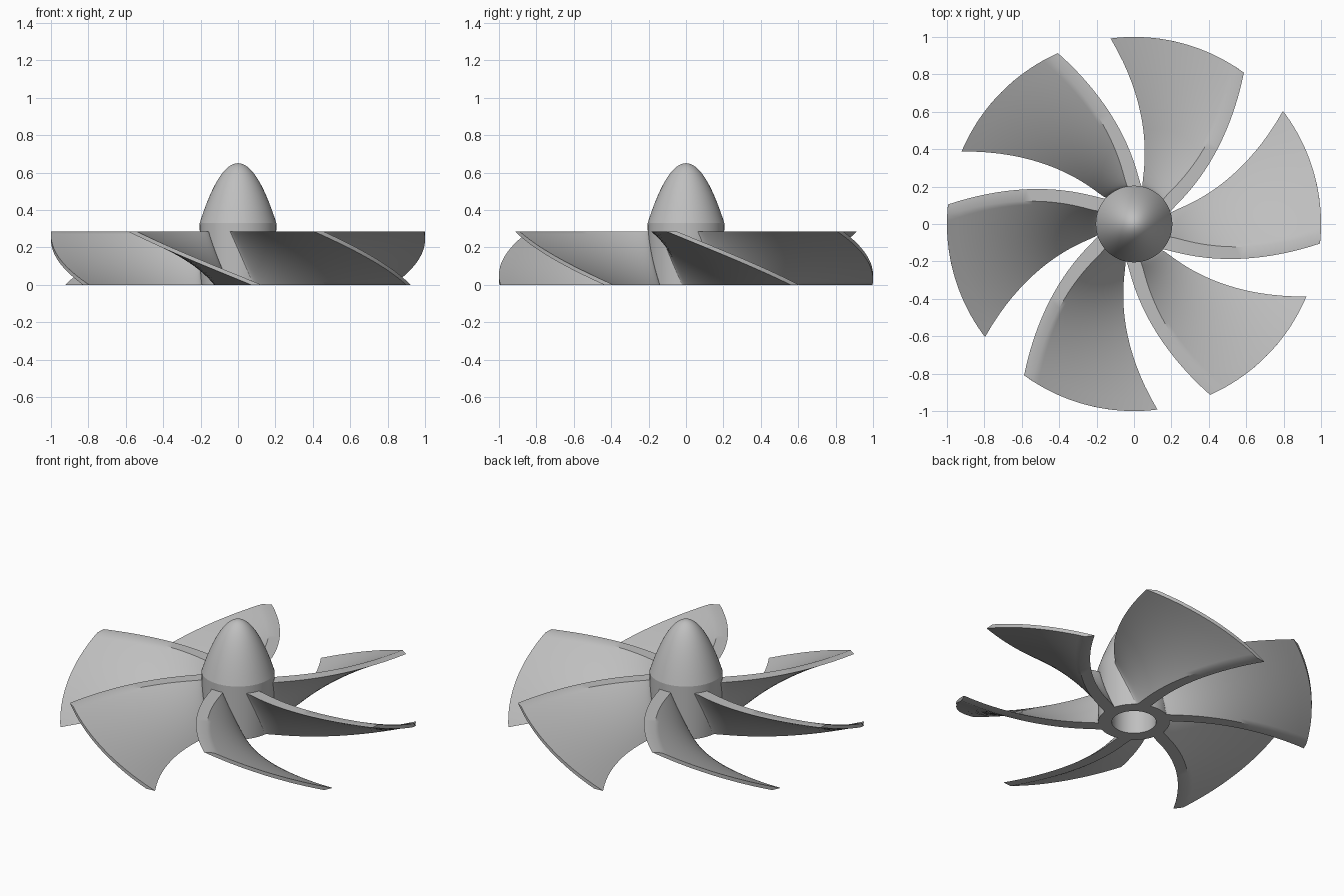
import bpy, bmesh
from math import cos, sin, radians, pi, sqrt

cube = bpy.data.objects.get("Cube")
if cube:
    bpy.data.objects.remove(cube, do_unlink=True)

COUNT = 6        # number of blades
HEIGHT = 0.285   # blade height
HUB_R, BORE_R = 0.205, 0.125
RIM_Z, TOP_Z = 0.33, 0.65

metal = bpy.data.materials.new("grey metal")
metal.use_nodes = True
metal.diffuse_color = (0.52, 0.52, 0.52, 1)
metal.node_tree.nodes["Principled BSDF"].inputs["Base Color"].default_value = (0.52, 0.52, 0.52, 1)


def finish(name, bm, angle):
    """Turn a bmesh into a smooth-shaded object."""
    bmesh.ops.remove_doubles(bm, verts=bm.verts, dist=1e-5)
    bmesh.ops.recalc_face_normals(bm, faces=bm.faces)
    mesh = bpy.data.meshes.new(name)
    bm.to_mesh(mesh)
    bm.free()
    mesh.materials.append(metal)
    obj = bpy.data.objects.new(name, mesh)
    bpy.context.collection.objects.link(obj)
    bpy.ops.object.select_all(action="DESELECT")
    obj.select_set(True)
    bpy.context.view_layer.objects.active = obj
    bpy.ops.object.shade_smooth_by_angle(angle=radians(angle))
    return obj


def lathe(name, profile, angle):
    """Spin a (radius, height) profile around z."""
    bm = bmesh.new()
    verts = [bm.verts.new((r, 0, z)) for r, z in profile]
    edges = [bm.edges.new(pair) for pair in zip(verts, verts[1:])]
    bmesh.ops.spin(bm, geom=verts + edges, cent=(0, 0, 0), axis=(0, 0, 1),
                   angle=2 * pi, steps=64)
    return finish(name, bm, angle)


# Hub with a bore open at the bottom
lathe("hub", [(0, HEIGHT), (BORE_R, HEIGHT), (BORE_R, 0), (HUB_R - 0.004, 0),
              (HUB_R, RIM_Z), (0, RIM_Z)], 30)

# Parabolic nose cone
steps = [i / 20 for i in range(21)]
lathe("nose_cone", [(HUB_R * t, TOP_Z - (TOP_Z - RIM_Z) * t * t) for t in reversed(steps)], 60)


def blade_ring(bm, r, rows=20):
    """Slanted section of the blade on a cylinder of radius r."""
    u = max(0, (r - 0.2) / 0.8)
    lead = 16 + 38 * u ** 0.55          # angle of the upper leading edge
    sweep = 37 + 3 * u                  # turn from top to bottom
    thick = (0.077 - 0.021 * u) / r     # thickness as an angle
    under, upper = [], []
    for i in range(rows + 1):
        t = i / rows
        a = radians(lead + sweep * t)
        z = HEIGHT * (1 - t)
        under.append(bm.verts.new((r * cos(a), r * sin(a), z)))
        upper.append(bm.verts.new((r * cos(a + thick), r * sin(a + thick), z)))
    return under, upper


def make_blade(name, turn):
    bm = bmesh.new()
    radii = [0.19] + [0.2 + 0.8 * (i / 24) ** 2 for i in range(25)]
    rings = [blade_ring(bm, r) for r in radii]
    for (u0, v0), (u1, v1) in zip(rings, rings[1:]):
        loop0, loop1 = u0 + v0[::-1], u1 + v1[::-1]
        n = len(loop0)
        for i in range(n):
            j = (i + 1) % n
            bm.faces.new((loop0[i], loop0[j], loop1[j], loop1[i]))
    # Root and tip end faces
    for under, upper in (rings[0], rings[-1]):
        for i in range(len(under) - 1):
            bm.faces.new((under[i], under[i + 1], upper[i + 1], upper[i]))
    blade = finish(name, bm, 35)
    blade.rotation_euler.z = turn


for k in range(COUNT):
    make_blade(f"blade_{k + 1}", 2 * pi * k / COUNT)
